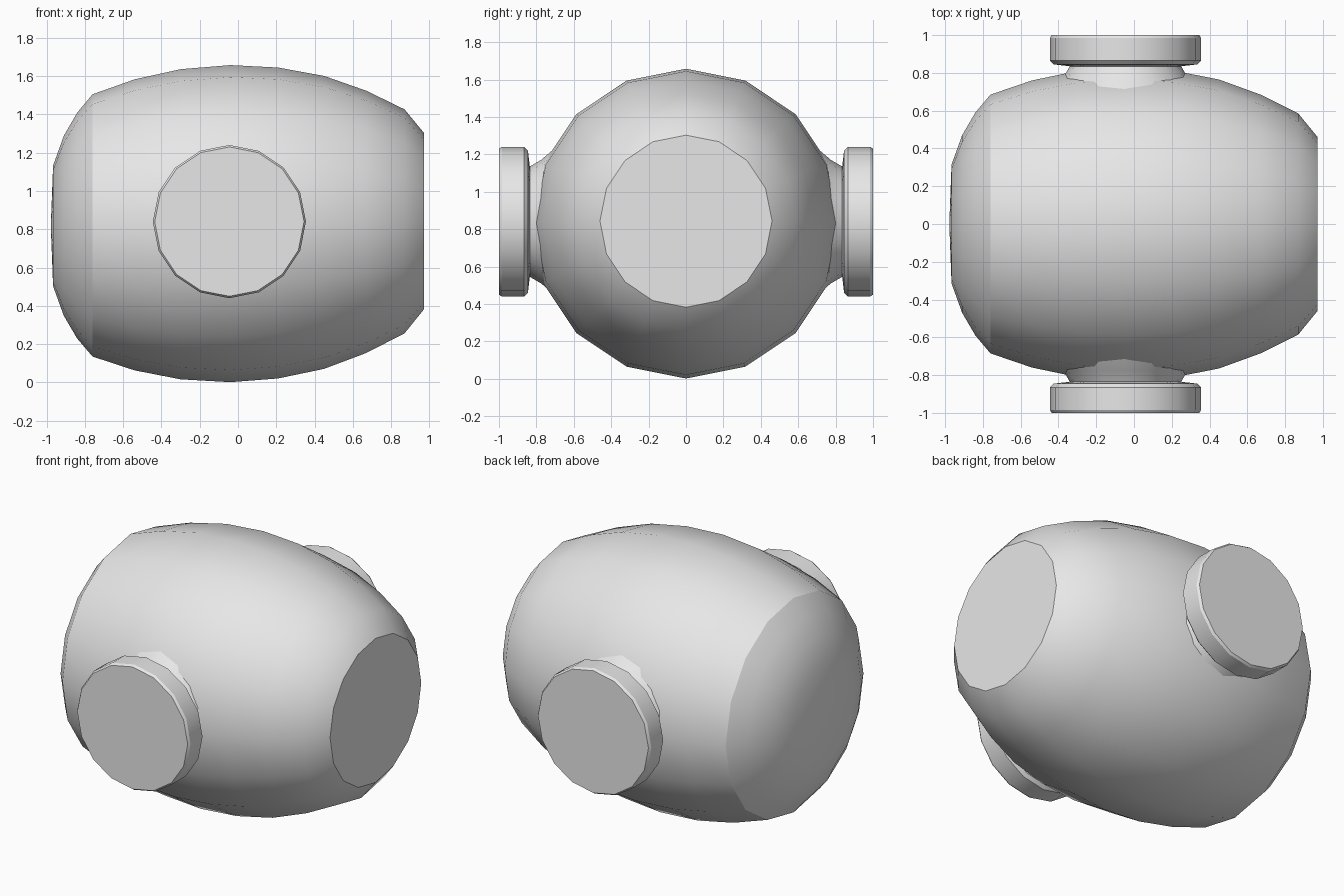
import bpy, bmesh, math
from mathutils import Matrix, Vector

SIDES = 16

cube = bpy.data.objects.get("Cube")
if cube:
    bpy.data.objects.remove(cube, do_unlink=True)

grey = bpy.data.materials.new("plain_grey")
grey.use_nodes = True
grey.diffuse_color = (0.8, 0.8, 0.8, 1)
grey.node_tree.nodes["Principled BSDF"].inputs["Base Color"].default_value = (0.8, 0.8, 0.8, 1)


def lathe(name, profile, matrix, smooth_angle):
    """Turn (height, radius) points about local z, closing both ends."""
    bm = bmesh.new()
    rings = []
    for h, r in profile:
        if r == 0:
            rings.append([bm.verts.new((0, 0, h))] * SIDES)
        else:
            angles = [math.tau * i / SIDES for i in range(SIDES)]
            rings.append([bm.verts.new((r * math.cos(a), r * math.sin(a), h)) for a in angles])
    for low, high in zip(rings, rings[1:]):
        for i in range(SIDES):
            j = (i + 1) % SIDES
            corners = list(dict.fromkeys((low[i], low[j], high[j], high[i])))
            bm.faces.new(corners)
    for ring, point in ((rings[0], profile[0]), (rings[-1], profile[-1])):
        if point[1] > 0:
            bm.faces.new(ring)
    bm.transform(matrix)
    bmesh.ops.recalc_face_normals(bm, faces=bm.faces)
    mesh = bpy.data.meshes.new(name)
    bm.to_mesh(mesh)
    bm.free()
    mesh.materials.append(grey)
    obj = bpy.data.objects.new(name, mesh)
    bpy.context.collection.objects.link(obj)
    bpy.ops.object.select_all(action="DESELECT")
    obj.select_set(True)
    bpy.context.view_layer.objects.active = obj
    bpy.ops.object.shade_smooth_by_angle(angle=math.radians(smooth_angle))
    return obj


# Barrel body lying along x, domed at one end and flat at the other
body_profile = [
    (-0.978, 0), (-0.966, 0.315), (-0.91, 0.47), (-0.84, 0.59), (-0.76, 0.685),
    (-0.54, 0.76), (-0.30, 0.81), (-0.04, 0.828), (0.21, 0.812), (0.45, 0.765),
    (0.67, 0.685), (0.87, 0.585), (0.972, 0.46),
]
along_x = Matrix.Translation((0, 0, 0.83)) @ Matrix.Rotation(math.pi / 2, 4, "Y")
tilt = Matrix.Identity(4)
tilt[2][0] = 0.013
lathe("barrel_body", body_profile, tilt @ along_x, 27)

# Flanged side knobs with flared necks
knob_profile = [
    (0.66, 0.41), (0.71, 0.385), (0.775, 0.33), (0.835, 0.295), (0.845, 0.38),
    (0.865, 0.40), (0.985, 0.40), (1.0, 0.39),
]
for name, sign in (("front_knob", 1), ("back_knob", -1)):
    along_y = Matrix.Translation((-0.045, 0, 0.84)) @ Matrix.Rotation(sign * math.pi / 2, 4, "X")
    lathe(name, knob_profile, along_y, 30)
